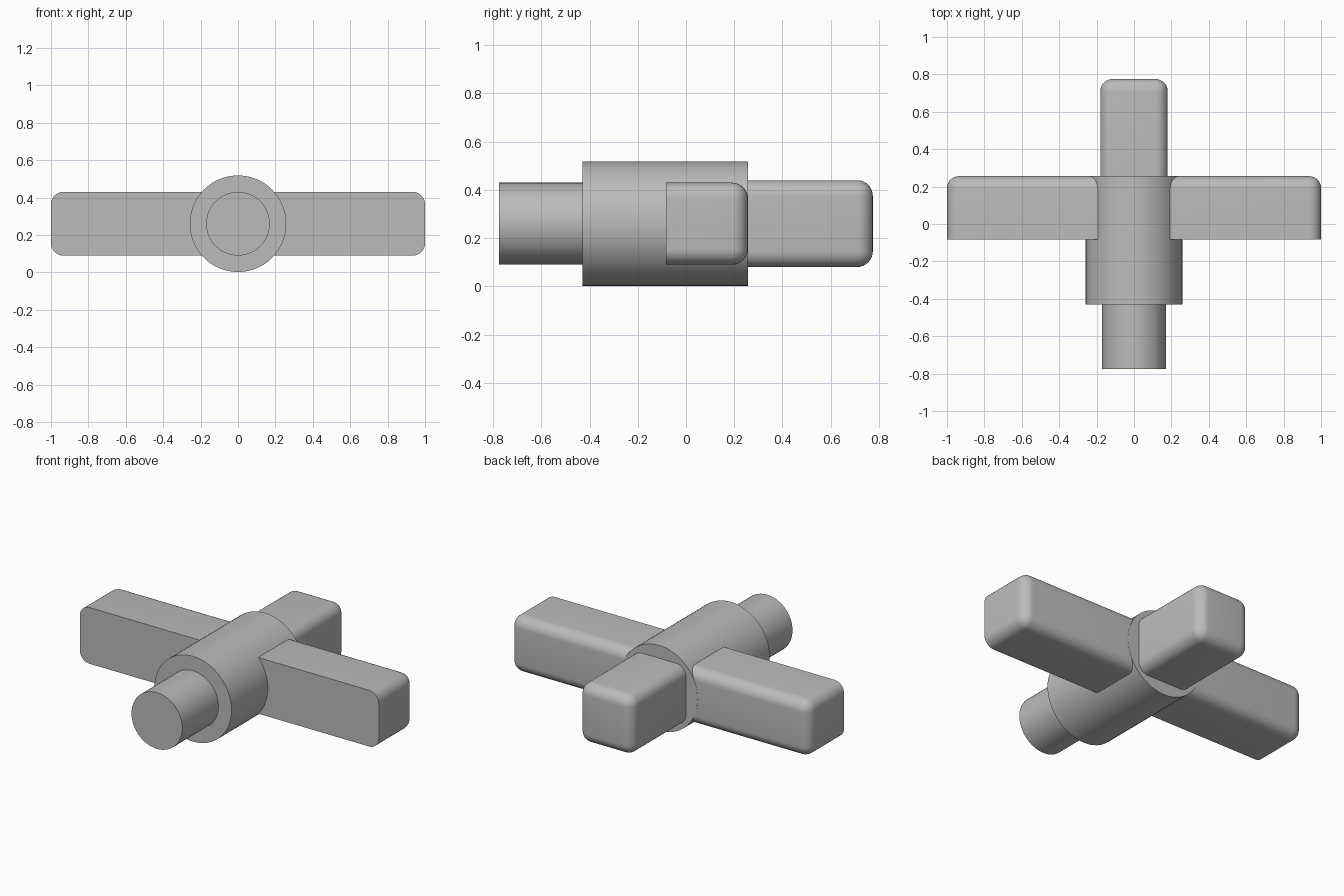
import bpy, bmesh, math
from mathutils import Matrix, Vector

if "Cube" in bpy.data.objects:
    bpy.data.objects.remove(bpy.data.objects["Cube"], do_unlink=True)

AXIS_Z = 0.26   # height of the shared centre line

grey = bpy.data.materials.new("plain_grey")
grey.use_nodes = True
colour = (0.5, 0.5, 0.5, 1)
grey.diffuse_color = colour
grey.node_tree.nodes["Principled BSDF"].inputs["Base Color"].default_value = colour


def finish(name, bm):
    bmesh.ops.recalc_face_normals(bm, faces=bm.faces[:])
    mesh = bpy.data.meshes.new(name)
    bm.to_mesh(mesh)
    bm.free()
    mesh.materials.append(grey)
    obj = bpy.data.objects.new(name, mesh)
    bpy.context.collection.objects.link(obj)
    bpy.ops.object.select_all(action='DESELECT')
    obj.select_set(True)
    bpy.context.view_layer.objects.active = obj
    bpy.ops.object.shade_smooth_by_angle(angle=math.radians(30))
    return obj


def cylinder(name, radius, y0, y1):
    bm = bmesh.new()
    place = Matrix.Translation((0, (y0 + y1) / 2, AXIS_Z)) @ Matrix.Rotation(math.pi / 2, 4, 'X')
    bmesh.ops.create_cone(bm, cap_ends=True, segments=64, radius1=radius,
                          radius2=radius, depth=y1 - y0, matrix=place)
    return finish(name, bm)


def rounded_bar(name, x0, x1, y0, y1, half_height, sharp_inner=None):
    """Box with every edge rounded except those around its front face and inner end."""
    bm = bmesh.new()
    size = Vector((x1 - x0, y1 - y0, 2 * half_height))
    centre = Vector(((x0 + x1) / 2, (y0 + y1) / 2, AXIS_Z))
    bmesh.ops.create_cube(bm, matrix=Matrix.Translation(centre) @ Matrix.Diagonal(size.to_4d()))

    def keep_sharp(edge):
        front = all(abs(v.co.y - y0) < 0.001 for v in edge.verts)
        inner = sharp_inner is not None and all(abs(v.co.x - sharp_inner) < 0.001 for v in edge.verts)
        return front or inner

    edges = [e for e in bm.edges if not keep_sharp(e)]
    bmesh.ops.bevel(bm, geom=edges, offset=0.065, segments=8, profile=0.5,
                    affect='EDGES', clamp_overlap=True)
    return finish(name, bm)


# Central hub and the thinner peg at the front
cylinder("hub", 0.258, -0.43, 0.257)
cylinder("front_peg", 0.17, -0.775, -0.42)

# Block at the back
rounded_bar("rear_block", -0.18, 0.18, 0.2, 0.775, 0.18)

# Side arms, rooted inside the hub
rounded_bar("left_arm", 0.1, 1, -0.083, 0.256, 0.17, sharp_inner=0.1)
rounded_bar("right_arm", -1, -0.1, -0.083, 0.256, 0.17, sharp_inner=-0.1)
